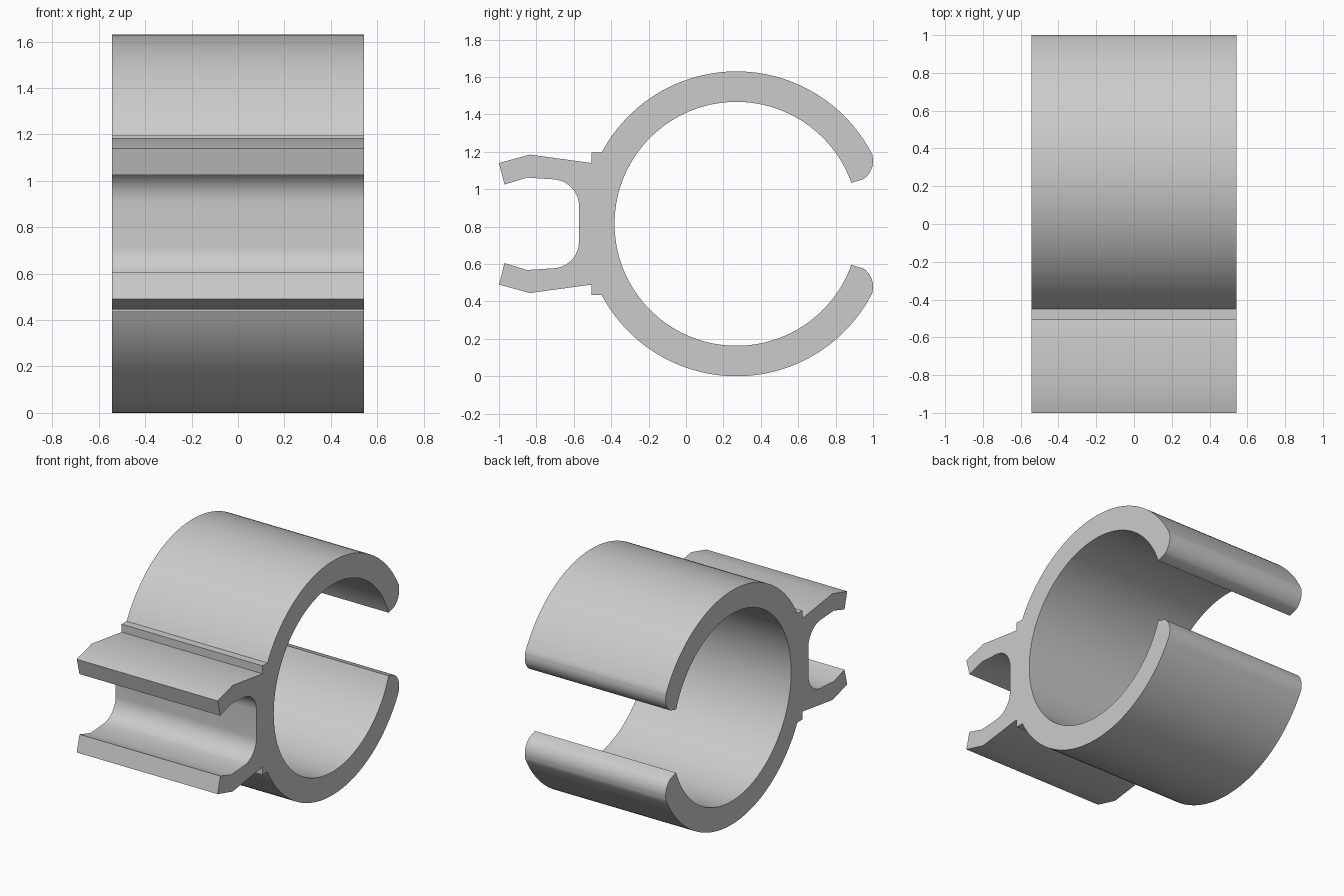
import bpy
import bmesh
from math import sin, cos, radians

if "Cube" in bpy.data.objects:
    bpy.data.objects.remove(bpy.data.objects["Cube"], do_unlink=True)

HALF_WIDTH = 0.543
MID_Z = 0.815
RING = (0.27, MID_Z)


def arc(centre, radius, start, end, steps):
    """Points (y, z) along a circular arc, angles in degrees."""
    angles = [radians(start + (end - start) * i / steps) for i in range(steps + 1)]
    return [(centre[0] + radius * cos(a), centre[1] + radius * sin(a)) for a in angles]


# Upper half of the side profile, from the small jaw round to the ring bore
upper = arc((-0.715, 0.91), 0.143, 0, 85, 12)            # rounded jaw floor
upper += [(-0.85, 1.062), (-0.97, 1.025), (-1.0, 1.14),  # flared jaw lip
          (-0.835, 1.185), (-0.505, 1.14),
          (-0.505, 1.195)]                               # shoulder step
upper += arc(RING, 0.815, 152.2, 27, 56)                 # outside of ring
upper += arc((0.885, 1.15), 0.115, 14, -58, 10)          # rounded ring tip
upper += arc(RING, 0.652, 19.7, 180, 72)                 # bore of ring

# Mirror to the lower half, sharing the bore point on the centre line
lower = [(y, 2 * MID_Z - z) for y, z in reversed(upper[:-1])]
profile = upper + lower

# Extrude the profile across the width
bm = bmesh.new()
cap = bm.faces.new([bm.verts.new((-HALF_WIDTH, y, z)) for y, z in profile])
result = bmesh.ops.extrude_face_region(bm, geom=[cap], use_keep_orig=True)
moved = [v for v in result["geom"] if isinstance(v, bmesh.types.BMVert)]
bmesh.ops.translate(bm, verts=moved, vec=(2 * HALF_WIDTH, 0, 0))
bmesh.ops.recalc_face_normals(bm, faces=bm.faces)

mesh = bpy.data.meshes.new("double_clip")
bm.to_mesh(mesh)
bm.free()
clip = bpy.data.objects.new("double_clip", mesh)
bpy.context.collection.objects.link(clip)

# Plain grey plastic
grey = bpy.data.materials.new("grey_plastic")
grey.use_nodes = True
colour = (0.6, 0.6, 0.6, 1)
grey.diffuse_color = colour
grey.node_tree.nodes["Principled BSDF"].inputs["Base Color"].default_value = colour
mesh.materials.append(grey)

# Smooth curves, sharp corners
bpy.ops.object.select_all(action="DESELECT")
clip.select_set(True)
bpy.context.view_layer.objects.active = clip
bpy.ops.object.shade_smooth_by_angle(angle=radians(25))
